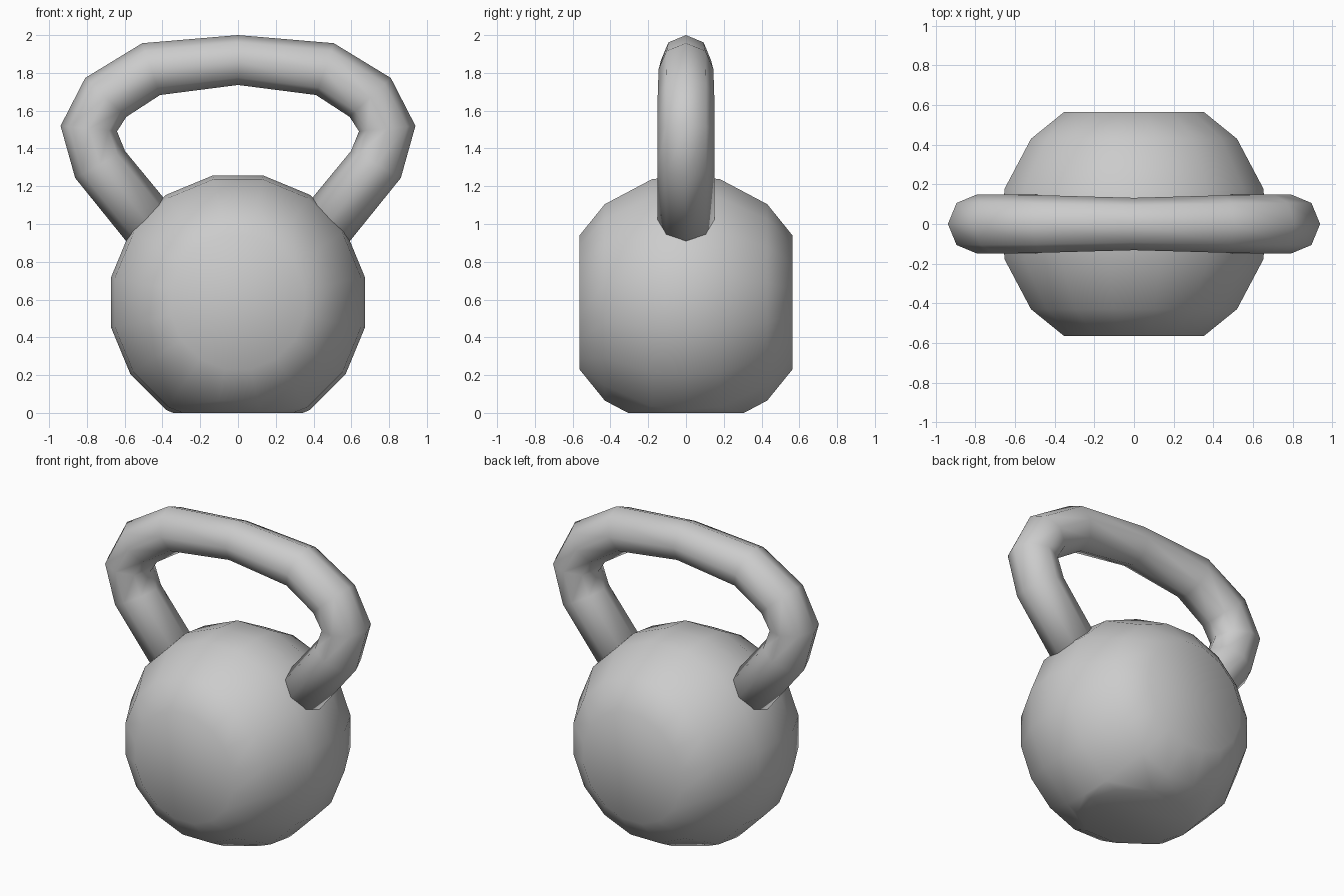
import bpy, bmesh
from math import sin, cos, pi
from mathutils import Vector

if "Cube" in bpy.data.objects:
    bpy.data.objects.remove(bpy.data.objects["Cube"])


def ring(bm, centre, u, v, r, n, phase=0.0):
    return [bm.verts.new(centre + r * (cos(phase + 2 * pi * i / n) * u + sin(phase + 2 * pi * i / n) * v))
            for i in range(n)]


def skin(bm, rings):
    n = len(rings[0])
    for a, b in zip(rings, rings[1:]):
        for i in range(n):
            j = (i + 1) % n
            bm.faces.new((a[i], a[j], b[j], b[i]))
    bm.faces.new(rings[0])
    bm.faces.new(rings[-1])


def finish(bm, name):
    bmesh.ops.recalc_face_normals(bm, faces=bm.faces[:])
    for f in bm.faces:
        f.smooth = True
    me = bpy.data.meshes.new(name)
    bm.to_mesh(me)
    bm.free()
    ob = bpy.data.objects.new(name, me)
    bpy.context.collection.objects.link(ob)
    return ob


X, Y, Z = Vector((1, 0, 0)), Vector((0, 1, 0)), Vector((0, 0, 1))

# Ball: rounded drum around y with flat front and back, cut flat at the base
half = [(0.565, 0.36), (0.43, 0.53), (0.18, 0.665)]
profile = [(-y, r) for y, r in half] + [(y, r) for y, r in reversed(half)]
profile.insert(3, (0.0, 0.685))
bm = bmesh.new()
skin(bm, [ring(bm, Vector((0, y, 0.585)), X, Z, r, 16, pi / 16) for y, r in profile])
cut = bmesh.ops.bisect_plane(bm, geom=bm.verts[:] + bm.edges[:] + bm.faces[:], dist=1e-5,
                             plane_co=(0, 0, 0), plane_no=(0, 0, -1), clear_outer=True)
bmesh.ops.holes_fill(bm, edges=[e for e in bm.edges if e.is_boundary])
finish(bm, "weight_ball")

# Handle: octagonal tube swept along a mirrored arch, mitred at the bends
side = [(0.40, 0.91, 0.15), (0.73, 1.315, 0.15), (0.79, 1.505, 0.15),
        (0.70, 1.67, 0.15), (0.46, 1.82, 0.145)]
path = [(-x, z, r) for x, z, r in side] + [(0.0, 1.868, 0.132)] + list(reversed(side))
pts = [Vector((x, 0, z)) for x, z, r in path]
bm = bmesh.new()
rings = []
for i, p in enumerate(pts):
    a = (p - pts[max(i - 1, 0)]).normalized()
    b = (pts[min(i + 1, len(pts) - 1)] - p).normalized()
    t = (a + b).normalized()
    rings.append(ring(bm, p, Y, t.cross(Y), path[i][2], 8))
skin(bm, rings)
finish(bm, "handle")
